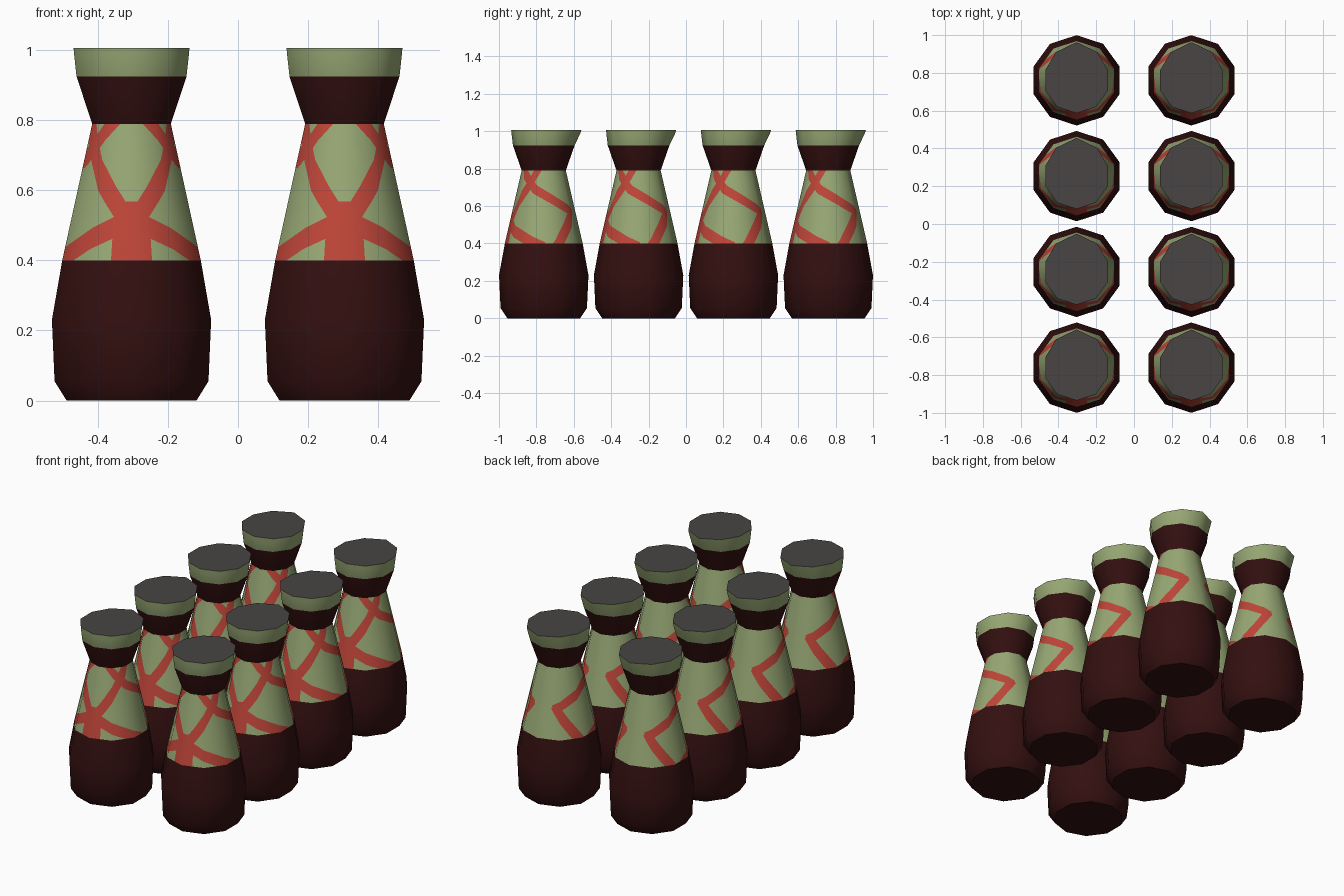
import bpy, bmesh, math
from mathutils import Vector

cube = bpy.data.objects.get("Cube")
if cube:
    bpy.data.objects.remove(cube)


def make_material(name, rgb):
    mat = bpy.data.materials.new(name)
    mat.use_nodes = True
    color = (*rgb, 1)
    mat.diffuse_color = color
    mat.node_tree.nodes["Principled BSDF"].inputs["Base Color"].default_value = color
    return mat


BROWN = make_material("dark_brown", (0.034, 0.005, 0.005))
GREEN = make_material("sage_green", (0.31, 0.39, 0.175))
RED = make_material("brick_red", (0.52, 0.06, 0.04))
GREY = make_material("charcoal_lid", (0.065, 0.058, 0.057))

SIDES = 10
STEP = math.tau / SIDES
LABEL_LOW, LABEL_HIGH = 0.40, 0.79
R_LOW, R_HIGH = 0.208, 0.118


def direction(k):
    """Unit vector to corner k; corner 0 faces the front, positive k goes to +x."""
    return Vector((math.sin(k * STEP), -math.cos(k * STEP), 0))


# Bottle shell: (radius, height, pull of the pouring lip at the back)
LOWER = [(0.195, 0, 0), (0.231, 0.055, 0), (0.239, 0.23, 0), (R_LOW, LABEL_LOW, 0)]
NECK = [(R_HIGH, LABEL_HIGH, 0), (0.165, 0.925, 0)]
CAP = [(0.165, 0.925, 0), (0.172, 0.985, 0.022), (0.174, 1.007, 0.028)]


def ring(bm, radius, z, lip):
    verts = []
    for k in range(SIDES):
        pull = lip * max(0, 1 - 0.6 * abs(k - SIDES // 2))
        verts.append(bm.verts.new(direction(k) * (radius + pull) + Vector((0, 0, z))))
    return verts


def loft(bm, profile, slot, start=None):
    rings = [start] if start else []
    rings += [ring(bm, *row) for row in (profile[1:] if start else profile)]
    for a, b in zip(rings, rings[1:]):
        for k in range(SIDES):
            j = (k + 1) % SIDES
            bm.faces.new((a[k], a[j], b[j], b[k])).material_index = slot
    return rings[0], rings[-1]


def finish(bm, name, materials):
    mesh = bpy.data.meshes.new(name)
    bm.to_mesh(mesh)
    bm.free()
    for mat in materials:
        mesh.materials.append(mat)
    mesh.shade_smooth()
    return mesh


bm = bmesh.new()
base, _ = loft(bm, LOWER, 0)
bm.faces.new(base[::-1])
_, neck_top = loft(bm, NECK, 0)
_, rim = loft(bm, CAP, 1, neck_top)
bm.faces.new(rim).material_index = 2
bottle_mesh = finish(bm, "bottle", (BROWN, GREEN, GREY))
bottle_mesh.set_sharp_from_angle(angle=math.radians(50))

# Label stripes on the unrolled half sheet: (start, end, half width), x in corners
STRIPES = [
    ((0, 0.50), (2.1, 0.80), 0.025),
    ((0, 0.52), (2.3, 0.39), 0.027),
    ((0.6, 0.81), (1.95, 0.69), 0.024),
    ((1.95, 0.69), (4.2, 0.57), 0.024),
    ((4.2, 0.57), (3.1, 0.39), 0.024),
    ((0, 0.54), (0, 0.39), 0.048),
]
UNIT = 0.1  # unrolled width of one side


def stripe_frame(stripe):
    a, b = (Vector((p[0] * UNIT, p[1], 0)) for p in stripe[:2])
    along = (b - a).normalized()
    return a, b, along, Vector((-along.y, along.x, 0)), stripe[2]


FRAMES = [stripe_frame(s) for s in STRIPES]


def is_red(point):
    for a, b, along, across, half in FRAMES:
        t = (point - a).dot(along)
        inside = -half * 0.6 < t < (b - a).length + half * 0.6
        if inside and abs((point - a).dot(across)) < half:
            return True
    return False


# Half sheet, cut along every stripe edge and end
bm = bmesh.new()
for k in range(SIDES // 2):
    corners = ((k, LABEL_LOW), (k + 1, LABEL_LOW), (k + 1, LABEL_HIGH), (k, LABEL_HIGH))
    bm.faces.new([bm.verts.new((u * UNIT, z, 0)) for u, z in corners])
bmesh.ops.remove_doubles(bm, verts=bm.verts[:], dist=1e-5)
for a, b, along, across, half in FRAMES:
    cuts = [(a + across * half, across), (a - across * half, across),
            (a - along * half * 0.6, along), (b + along * half * 0.6, along)]
    for co, no in cuts:
        bmesh.ops.bisect_plane(bm, geom=bm.verts[:] + bm.edges[:] + bm.faces[:],
                               dist=1e-5, plane_co=co, plane_no=no)
for face in bm.faces:
    face.material_index = 1 if is_red(face.calc_center_median()) else 0

# Wrap the sheet round the cone and mirror it
normals_by_vert = []
for vert in bm.verts:
    u, z = vert.co.x / UNIT, vert.co.y
    k = min(int(u + 1e-4), SIDES // 2 - 1)
    t = (z - LABEL_LOW) / (LABEL_HIGH - LABEL_LOW)
    radius = R_LOW + (R_HIGH - R_LOW) * t
    vert.co = direction(k).lerp(direction(k + 1), u - k) * radius + Vector((0, 0, z))
copy = bmesh.ops.duplicate(bm, geom=bm.verts[:] + bm.edges[:] + bm.faces[:])["geom"]
for item in copy:
    if isinstance(item, bmesh.types.BMVert):
        item.co.x *= -1
bmesh.ops.reverse_faces(bm, faces=[g for g in copy if isinstance(g, bmesh.types.BMFace)])
bmesh.ops.remove_doubles(bm, verts=bm.verts[:], dist=1e-5)
label_mesh = finish(bm, "label", (GREEN, RED))
slope = (R_LOW - R_HIGH) / (LABEL_HIGH - LABEL_LOW)
label_mesh.normals_split_custom_set_from_vertices([
    (Vector((v.co.x, v.co.y, 0)).normalized() + Vector((0, 0, slope))).normalized()
    for v in label_mesh.vertices])

# Two rows of four bottles
for x in (-0.304, 0.304):
    for row in range(4):
        for mesh in (bottle_mesh, label_mesh):
            obj = bpy.data.objects.new(mesh.name, mesh)
            obj.location = (x, (row - 1.5) * 0.507, 0)
            bpy.context.collection.objects.link(obj)
